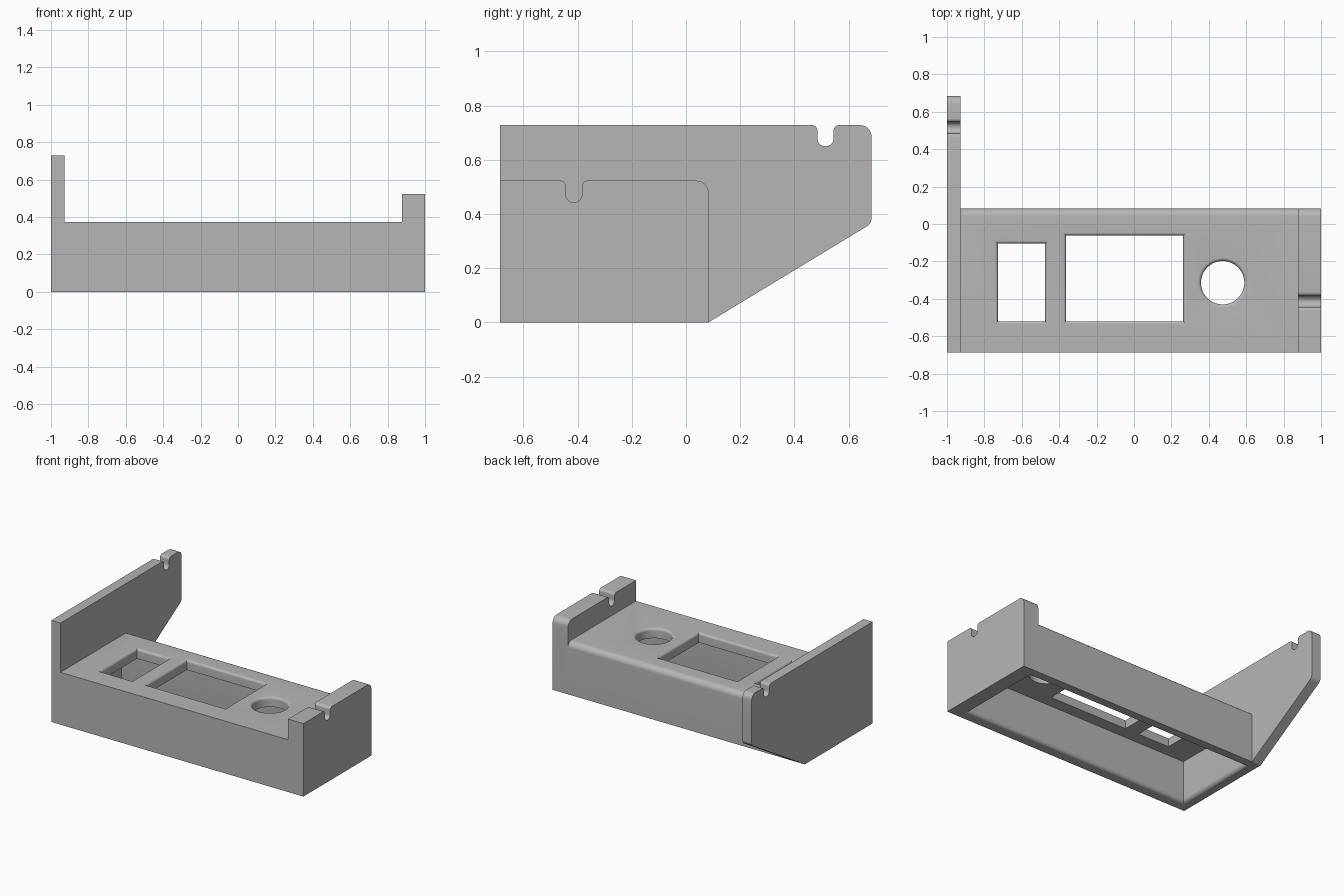
import bpy
import bmesh
import math
from mathutils import Vector

default_cube = bpy.data.objects.get("Cube")
if default_cube:
    bpy.data.objects.remove(default_cube, do_unlink=True)

FRONT, BACK, TAIL = -0.687, 0.083, 0.685
DECK = 0.375
STEPS = 8

grey = bpy.data.materials.new("plain grey")
grey.use_nodes = True
grey.diffuse_color = (0.47, 0.47, 0.47, 1)
grey.node_tree.nodes["Principled BSDF"].inputs["Base Color"].default_value = grey.diffuse_color


def rounded(corners):
    """Turn (y, z, radius) corners into an outline with filleted corners."""
    points = []
    for i, (y, z, r) in enumerate(corners):
        p = Vector((y, z))
        if r == 0:
            points.append(p)
            continue
        u = (Vector(corners[i - 1][:2]) - p).normalized()
        v = (Vector(corners[(i + 1) % len(corners)][:2]) - p).normalized()
        half = u.angle(v) / 2
        centre = p + (u + v).normalized() * r / math.sin(half)
        start = p + u * r / math.tan(half) - centre
        end = p + v * r / math.tan(half) - centre
        sweep = math.pi - 2 * half
        for k in range(STEPS + 1):
            t = k / STEPS
            points.append(centre + (start * math.sin((1 - t) * sweep)
                                    + end * math.sin(t * sweep)) / math.sin(sweep))
    return points


def loft(name, rings):
    """Skin a closed solid through rings of equal point count."""
    bm = bmesh.new()
    loops = [[bm.verts.new(p) for p in ring] for ring in rings]
    for a, b in zip(loops, loops[1:]):
        for i in range(len(a)):
            bm.faces.new((a[i - 1], a[i], b[i], b[i - 1]))
    bm.faces.new(loops[0])
    bm.faces.new(loops[-1])
    bmesh.ops.recalc_face_normals(bm, faces=bm.faces)
    mesh = bpy.data.meshes.new(name)
    bm.to_mesh(mesh)
    bm.free()
    mesh.materials.append(grey)
    obj = bpy.data.objects.new(name, mesh)
    bpy.context.collection.objects.link(obj)
    return obj


def extrude_x(name, corners, x0, x1):
    outline = rounded(corners)
    return loft(name, [[(x, p.x, p.y) for p in outline] for x in (x0, x1)])


def notch(y, top, depth):
    """Round-bottomed slot with softened lips, listed from back to front."""
    w, lip = 0.03, 0.02
    return [(y + w, top, lip), (y + w, top - depth, w * 0.98),
            (y - w, top - depth, w * 0.98), (y - w, top, lip)]


def flared_cutter(name, outline, z_edge, direction, radius, depth):
    """Cutter whose mouth at z_edge widens along a quarter-round fillet."""
    levels = [(-depth, 0)]
    for k in range(STEPS + 1):
        a = k / STEPS * math.pi / 2
        levels.append((-radius + radius * math.sin(a), radius * (1 - math.cos(a))))
    levels.append((0.05, radius))
    return loft(name, [[(x, y, z_edge + direction * h) for x, y in outline(grow)]
                       for h, grow in levels])


def rectangle(x0, x1, y0, y1):
    return lambda g: [(x0 - g, y0 - g), (x1 + g, y0 - g), (x1 + g, y1 + g), (x0 - g, y1 + g)]


def circle(cx, cy, r, n=64):
    return lambda g: [(cx + (r + g) * math.cos(i * math.tau / n),
                       cy + (r + g) * math.sin(i * math.tau / n)) for i in range(n)]


def combine(target, tool, operation):
    tool.hide_render = True
    mod = target.modifiers.new(operation.lower(), "BOOLEAN")
    mod.operation, mod.solver, mod.object = operation, "EXACT", tool
    bpy.context.view_layer.objects.active = target
    bpy.ops.object.modifier_apply(modifier=mod.name)
    bpy.data.objects.remove(tool, do_unlink=True)


# Main tray with a rounded rear top edge
tray = extrude_x("mounting_tray", [(FRONT, 0, 0), (BACK, 0, 0), (BACK, DECK, 0.04),
                                   (FRONT, DECK, 0)], -0.96, 0.94)

# Low end wall
low_wall = extrude_x("low_end_wall", [(FRONT, 0, 0), (BACK, 0, 0), (BACK, 0.523, 0.045)]
                     + notch(-0.414, 0.523, 0.08) + [(FRONT, 0.523, 0)], 0.878, 1)

# Tall end wall with a sloped tail
tall_wall = extrude_x("tall_end_wall", [(FRONT, 0, 0), (BACK, 0, 0), (TAIL, 0.365, 0.035),
                                        (TAIL, 0.728, 0.042)]
                      + notch(0.515, 0.728, 0.078) + [(FRONT, 0.728, 0)], -1, -0.927)

for wall in (low_wall, tall_wall):
    combine(tray, wall, "UNION")

# Hollow underside
combine(tray, flared_cutter("underside_cutter", rectangle(-0.927, 0.878, -0.607, 0.003),
                            0, -1, 0.03, 0.305), "DIFFERENCE")

# Openings through the deck
for name, outline in (("small_window_cutter", rectangle(-0.727, -0.475, -0.52, -0.105)),
                      ("large_window_cutter", rectangle(-0.363, 0.263, -0.52, -0.062)),
                      ("round_hole_cutter", circle(0.474, -0.314, 0.116))):
    combine(tray, flared_cutter(name, outline, DECK, 1, 0.018, 0.15), "DIFFERENCE")

# Smooth fillets, crisp corners
bpy.ops.object.select_all(action="DESELECT")
tray.select_set(True)
bpy.context.view_layer.objects.active = tray
bpy.ops.object.shade_smooth_by_angle(angle=math.radians(30))
